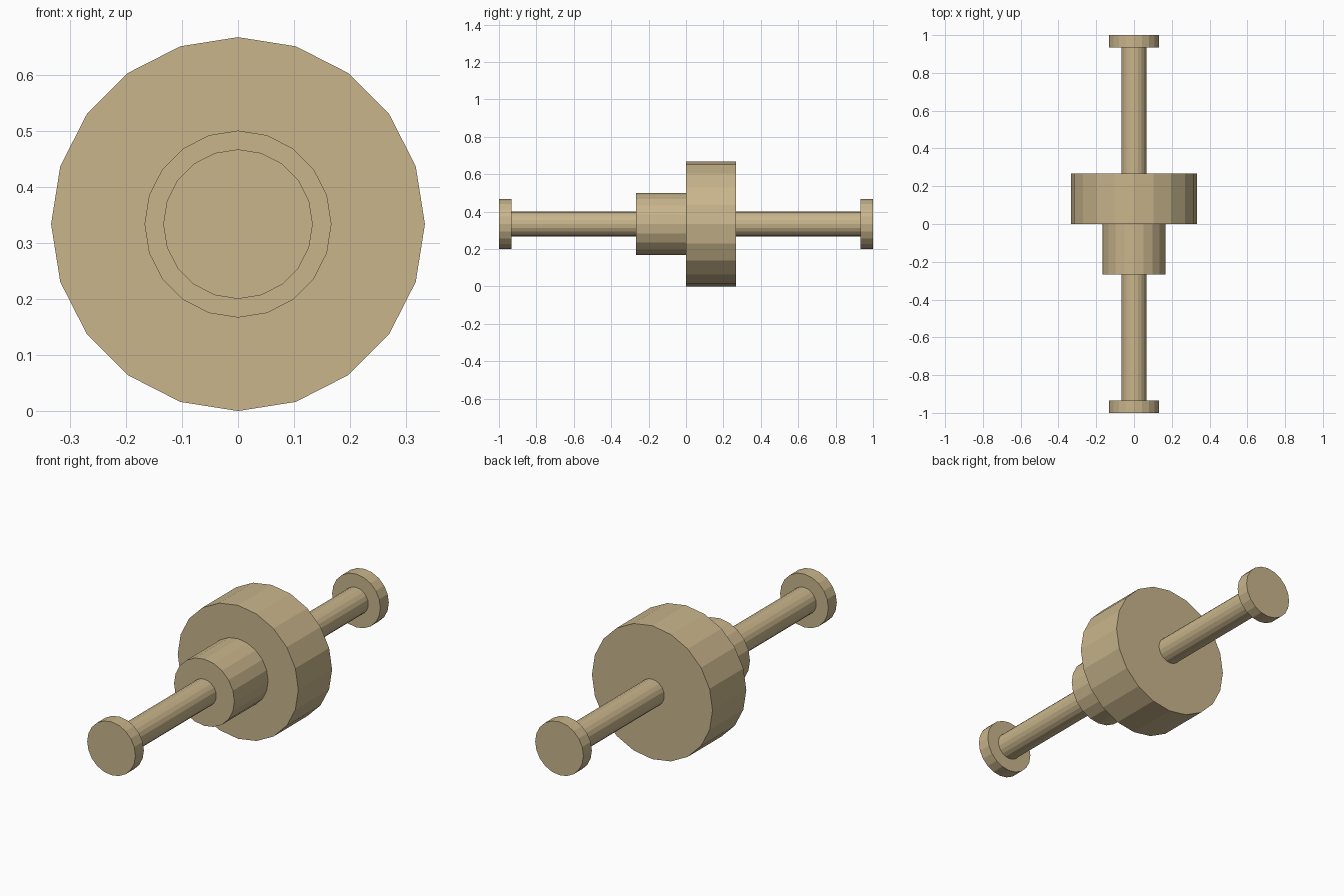
import bpy
import math

if "Cube" in bpy.data.objects:
    bpy.data.objects.remove(bpy.data.objects["Cube"])

AXIS_Z = 1 / 3   # height of the common axis
SIDES = 20

mat = bpy.data.materials.new("tan")
mat.diffuse_color = (0.58, 0.46, 0.26, 1)
mat.use_nodes = True
mat.node_tree.nodes["Principled BSDF"].inputs["Base Color"].default_value = mat.diffuse_color


def disc(name, radius, y0, y1):
    """Flat-sided cylinder lying along y between y0 and y1."""
    bpy.ops.mesh.primitive_cylinder_add(
        vertices=SIDES, radius=radius, depth=y1 - y0,
        location=(0, (y0 + y1) / 2, AXIS_Z), rotation=(math.pi / 2, 0, 0))
    ob = bpy.context.object
    ob.name = name
    ob.data.materials.append(mat)
    return ob


# Shaft running through the wheels
disc("shaft", 0.0667, -0.9333, 0.9333)

# Large wheel and the smaller hub in front of it
disc("large_wheel", 0.3333, 0, 0.2667)
disc("small_wheel", 0.1667, -0.2667, 0)

# End caps
disc("front_cap", 0.1333, -1, -0.9333)
disc("back_cap", 0.1333, 0.9333, 1)
